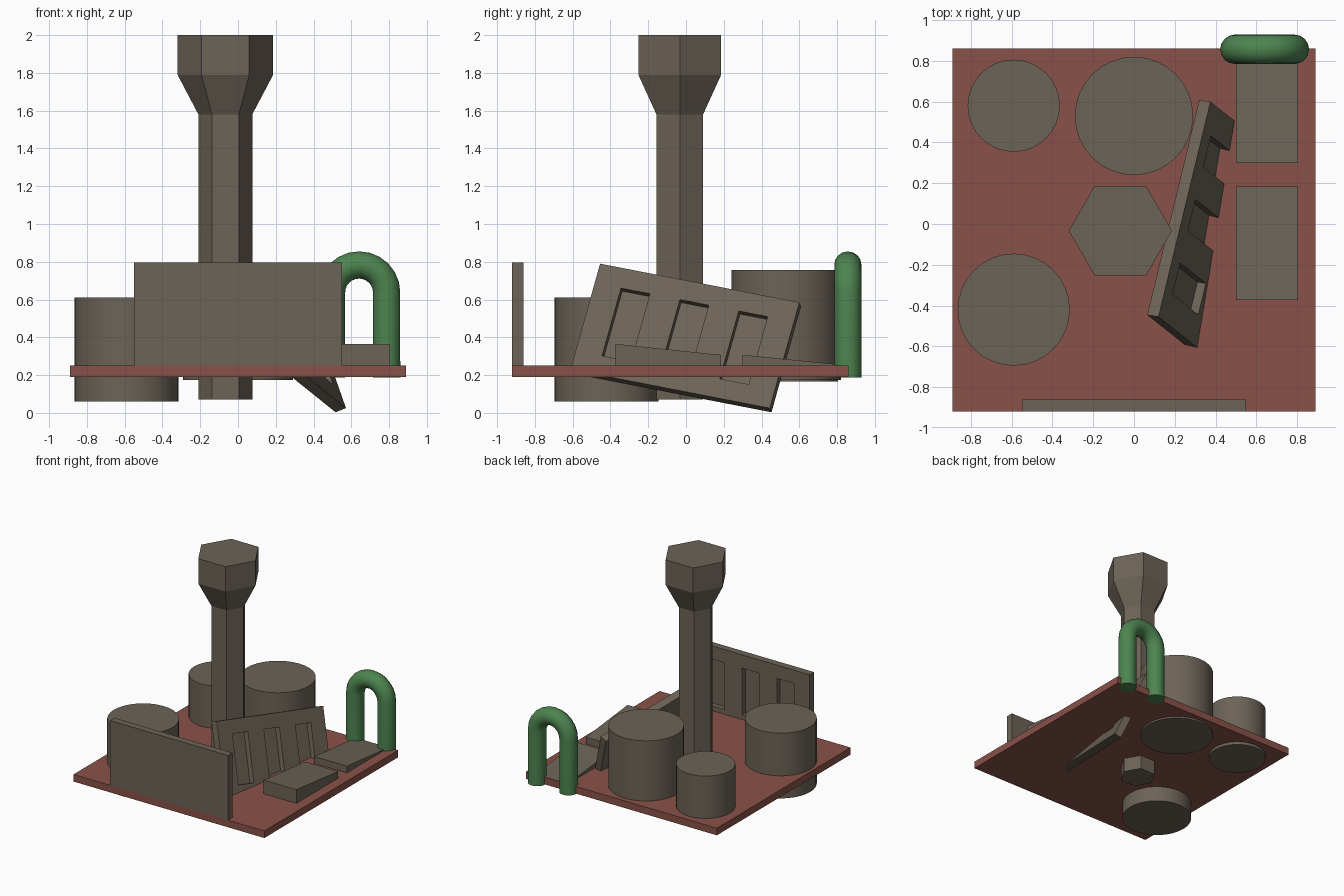
import bpy, bmesh, math
from mathutils import Vector, Matrix

if "Cube" in bpy.data.objects:
    bpy.data.objects.remove(bpy.data.objects["Cube"])


def material(name, rgb):
    m = bpy.data.materials.new(name)
    m.diffuse_color = (*rgb, 1)
    m.use_nodes = True
    m.node_tree.nodes["Principled BSDF"].inputs["Base Color"].default_value = m.diffuse_color
    return m


RED = material("red_brown", (0.25, 0.085, 0.065))
GREEN = material("green", (0.075, 0.23, 0.08))
STONE = material("stone", (0.15, 0.125, 0.095))


def finish(name, bm, mat):
    bmesh.ops.recalc_face_normals(bm, faces=bm.faces)
    me = bpy.data.meshes.new(name)
    bm.to_mesh(me)
    bm.free()
    me.materials.append(mat)
    ob = bpy.data.objects.new(name, me)
    bpy.context.collection.objects.link(ob)
    return ob


def select(ob):
    bpy.ops.object.select_all(action='DESELECT')
    ob.select_set(True)
    bpy.context.view_layer.objects.active = ob


def add_box(bm, lo, hi):
    lo, hi = Vector(lo), Vector(hi)
    m = Matrix.Translation((lo + hi) / 2) @ Matrix.Diagonal((*(hi - lo), 1))
    return bmesh.ops.create_cube(bm, size=1, matrix=m)["verts"]


def smooth(ob):
    select(ob)
    bpy.ops.object.shade_smooth_by_angle(angle=math.radians(35))


def drum(name, x, y, r, z0, z1):
    bm = bmesh.new()
    bmesh.ops.create_cone(bm, cap_ends=True, segments=32, radius1=r, radius2=r,
                          depth=z1 - z0, matrix=Matrix.Translation((x, y, (z0 + z1) / 2)))
    smooth(finish(name, bm, STONE))


def wedge(name, y0, y1, z0, z1):
    # box whose top slopes down from z0 to z1
    bm = bmesh.new()
    for v in add_box(bm, (0.5, y0, 0.2), (0.805, y1, 1)):
        if v.co.z > 0.5:
            v.co.z = z0 if v.co.y < (y0 + y1) / 2 else z1
    finish(name, bm, STONE)


def panel(name, matrix, length, height):
    # slab with three tall recesses in its +y face; origin at a top corner
    bm = bmesh.new()
    add_box(bm, (0, -0.06, -height), (length, 0, 0))
    ob = finish(name, bm, STONE)
    bm = bmesh.new()
    for f in (0.132, 0.4275, 0.723):
        add_box(bm, (f * length, -0.045, -0.505), ((f + 0.145) * length, 0.1, -0.112))
    cutter = finish("recess_cutter", bm, STONE)
    cutter.hide_render = True
    mod = ob.modifiers.new("recesses", 'BOOLEAN')
    mod.operation, mod.solver, mod.object = 'DIFFERENCE', 'EXACT', cutter
    select(ob)
    bpy.ops.object.modifier_apply(modifier=mod.name)
    bpy.data.objects.remove(cutter)
    ob.matrix_world = matrix


# Base plate
bm = bmesh.new()
add_box(bm, (-0.89, -0.92, 0.19), (0.89, 0.86, 0.25))
finish("base_plate", bm, RED)

# Three drums sunk through the plate
drum("drum_front", -0.59, -0.42, 0.275, 0.06, 0.61)
drum("drum_back_left", -0.59, 0.58, 0.226, 0.165, 0.607)
drum("drum_back", 0, 0.53, 0.29, 0.175, 0.757)

# Two sloping slabs
wedge("slab_front", -0.372, 0.184, 0.365, 0.307)
wedge("slab_back", 0.3, 0.856, 0.307, 0.252)

# Upright panel at the front and tilted panel beside the pillar
panel("front_panel", Matrix.Translation((-0.55, -0.86, 0.795)), 1.1, 0.545)
u = Vector((0.255, 1.055, -0.205))
v = Vector((0.197, -0.155, -0.56))
corner = Vector((0.12, -0.455, 0.79)) + u
X = -u.normalized()
Z = -(v - X * v.dot(X)).normalized()
Y = Z.cross(X)
M = Matrix((X, Y, Z)).transposed().to_4x4()
M.translation = corner
panel("tilted_panel", M, u.length, v.length)

# Six-sided pillar with a flared head
bm = bmesh.new()
rings = []
for z, r in ((0.07, 0.1425), (1.58, 0.1425), (1.79, 0.253), (2.0, 0.253)):
    rings.append([bm.verts.new((-0.067 + r * math.cos(i * math.pi / 3),
                                -0.033 + r * math.sin(i * math.pi / 3), z)) for i in range(6)])
for a, b in zip(rings, rings[1:]):
    for i in range(6):
        j = (i + 1) % 6
        bm.faces.new((a[i], a[j], b[j], b[i]))
bm.faces.new(rings[0])
bm.faces.new(rings[-1])
finish("pillar", bm, STONE)

# Green tube arch
path = [(0.787, 0.857, 0.187)]
for i in range(13):
    t = math.pi * i / 12
    path.append((0.641 + 0.146 * math.cos(t), 0.857, 0.637 + 0.146 * math.sin(t)))
path.append((0.495, 0.857, 0.187))
cu = bpy.data.curves.new("arch", 'CURVE')
cu.dimensions = '3D'
cu.bevel_depth, cu.bevel_resolution, cu.use_fill_caps = 0.072, 6, True
sp = cu.splines.new('POLY')
sp.points.add(len(path) - 1)
for p, co in zip(sp.points, path):
    p.co = (*co, 1)
cu.materials.append(GREEN)
arch = bpy.data.objects.new("arch", cu)
bpy.context.collection.objects.link(arch)
select(arch)
bpy.ops.object.convert(target='MESH')
smooth(bpy.context.view_layer.objects.active)
